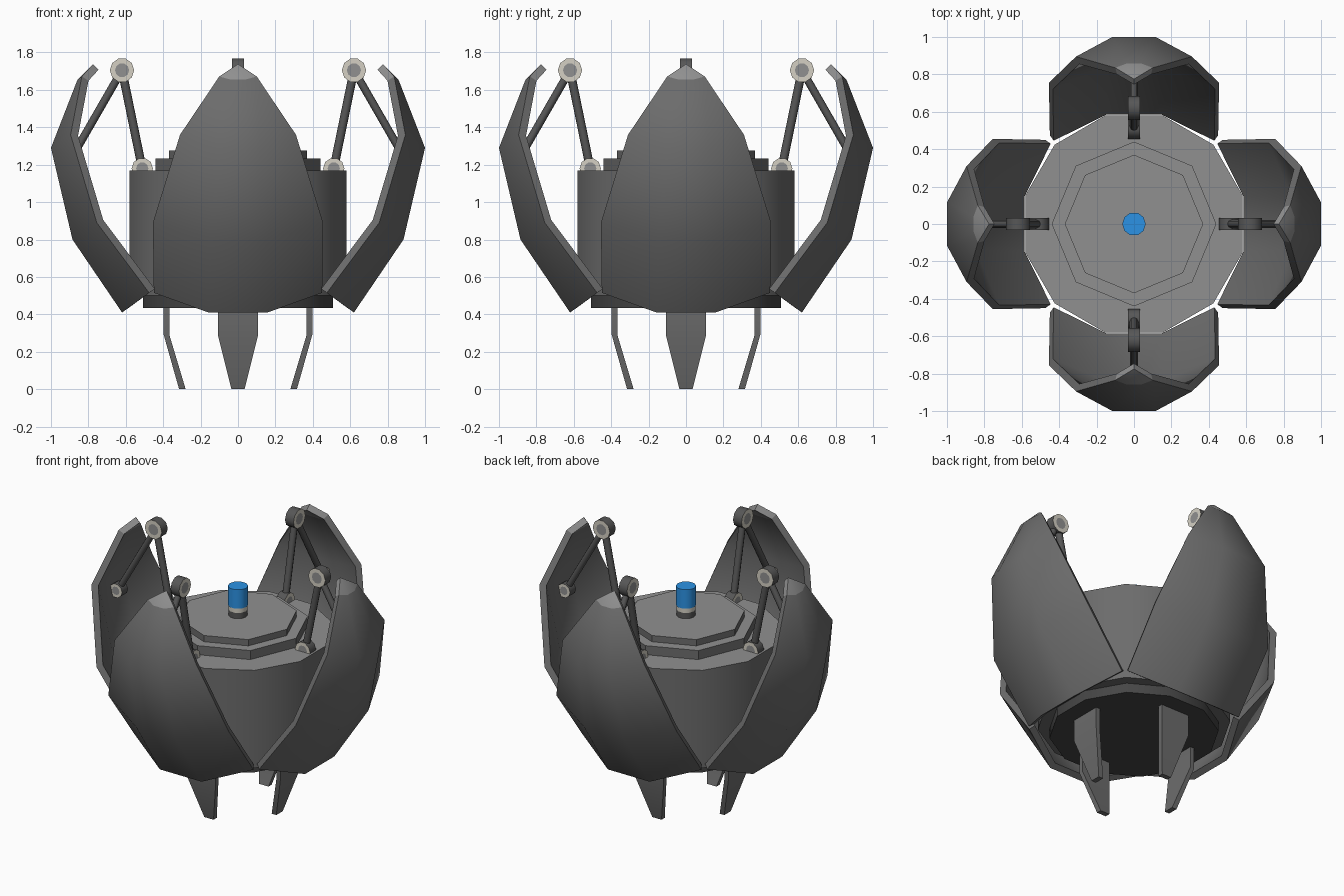
import bpy, bmesh, math
from mathutils import Matrix, Vector

if "Cube" in bpy.data.objects:
    bpy.data.objects.remove(bpy.data.objects["Cube"])


def material(name, rgb):
    m = bpy.data.materials.new(name)
    m.diffuse_color = (*rgb, 1)
    m.use_nodes = True
    m.node_tree.nodes["Principled BSDF"].inputs["Base Color"].default_value = m.diffuse_color
    return m


GREY = material("shell grey", (0.15, 0.15, 0.15))
TOP = material("light grey", (0.28, 0.28, 0.28))
DARK = material("arm dark grey", (0.095, 0.095, 0.095))
BLACK = material("base near black", (0.06, 0.06, 0.06))
LIGHT = material("pale metal", (0.66, 0.63, 0.55))
BLUE = material("blue", (0.025, 0.29, 0.78))


def finish(name, bm, mats, turn=0, thickness=0, angle=35):
    me = bpy.data.meshes.new(name)
    bm.to_mesh(me)
    bm.free()
    for m in mats:
        me.materials.append(m)
    ob = bpy.data.objects.new(name, me)
    bpy.context.collection.objects.link(ob)
    ob.rotation_euler.z = turn
    bpy.ops.object.select_all(action='DESELECT')
    ob.select_set(True)
    bpy.context.view_layer.objects.active = ob
    if thickness:
        mod = ob.modifiers.new("thickness", 'SOLIDIFY')
        mod.thickness = thickness
        mod.offset = -1
        mod.use_even_offset = True
        bpy.ops.object.modifier_apply(modifier=mod.name)
    bpy.ops.object.shade_smooth_by_angle(angle=math.radians(angle))
    return ob


def drum(name, r, z0, z1, sides, mat, phase=0.0, top=None):
    """Upright prism with a vertex at the given phase angle."""
    bm = bmesh.new()
    rings = [[bm.verts.new((r * math.cos(phase + math.tau * i / sides),
                            r * math.sin(phase + math.tau * i / sides), z))
              for i in range(sides)] for z in (z0, z1)]
    bm.faces.new(rings[0][::-1])
    lid = bm.faces.new(rings[1])
    lid.material_index = 1 if top else 0
    for i in range(sides):
        j = (i + 1) % sides
        bm.faces.new((rings[0][i], rings[0][j], rings[1][j], rings[1][i]))
    return finish(name, bm, [mat, top] if top else [mat], angle=47)


# Each repeated part is modelled at the front (-y) and turned in quarter steps.

def petal(k):
    # rows: (half width, radius, height) at the spine and at the rim
    rows = [((0.158, 0.62, 0.410), (0.45, 0.475, 0.515)),
            ((0.15, 0.885, 0.80), (0.455, 0.755, 0.89)),
            ((0.115, 1.0, 1.29), (0.31, 0.895, 1.36)),
            ((0.04, 0.858, 1.655), (0.10, 0.835, 1.672)),
            ((0.0, 0.775, 1.738), (0.0, 0.775, 1.738))]
    bm = bmesh.new()
    grid = []
    for (w, r, z), (w2, r2, z2) in rows:
        grid.append([bm.verts.new(p) for p in
                     ((-w2, -r2, z2), (-w, -r, z), (w, -r, z), (w2, -r2, z2))])
    for i, (a, b) in enumerate(zip(grid, grid[1:])):
        for j in range(3):
            f = bm.faces.new((a[j], a[j + 1], b[j + 1], b[j]))
            f.material_index = 1 if i == 3 else 0   # lighter tip
    bmesh.ops.remove_doubles(bm, verts=bm.verts, dist=0.001)
    finish("petal", bm, [GREY, TOP], k, thickness=0.042)


def leg(k):
    # rows: half width, outer radius, inner radius, height
    rows = [(0.108, 0.397, 0.367, 0.45), (0.108, 0.397, 0.367, 0.29),
            (0.035, 0.315, 0.28, 0.0)]
    bm = bmesh.new()
    rings = [[bm.verts.new(p) for p in
              ((-w, -o, z), (w, -o, z), (w, -i, z), (-w, -i, z))]
             for w, o, i, z in rows]
    for a, b in zip(rings, rings[1:]):
        for j in range(4):
            n = (j + 1) % 4
            bm.faces.new((a[j], a[n], b[n], b[j]))
    bm.faces.new(rings[0])
    bm.faces.new(rings[-1][::-1])
    bmesh.ops.recalc_face_normals(bm, faces=bm.faces)
    finish("leg", bm, [GREY], k, angle=30)


def hub(k, r, radius, z):
    # joint disc lying across the arm, pale ring around a grey centre on both caps
    bm = bmesh.new()
    bmesh.ops.create_cone(bm, cap_ends=True, segments=10, radius1=radius,
                          radius2=radius, depth=0.064,
                          matrix=Matrix.Translation((0, -r, z)) @
                          Matrix.Rotation(math.pi / 2, 4, 'Y'))
    caps = [f for f in bm.faces if len(f.verts) > 4]
    for f in bmesh.ops.inset_region(bm, faces=caps, thickness=radius * 0.42)["faces"]:
        f.material_index = 1
    for f in caps:
        f.material_index = 2
    finish("arm_joint", bm, [DARK, LIGHT, TOP], k, angle=40)


def rod(k, a, b, radius):
    a, b = Vector((0, -a[0], a[1])), Vector((0, -b[0], b[1]))
    d = b - a
    bm = bmesh.new()
    bmesh.ops.create_cone(bm, cap_ends=True, segments=8, radius1=radius,
                          radius2=radius, depth=d.length,
                          matrix=Matrix.Translation((a + b) / 2) @
                          d.to_track_quat('Z', 'Y').to_matrix().to_4x4())
    finish("arm_rod", bm, [DARK], k, angle=50)


# Central body, stepped lid and bottom plug
drum("body_base", 0.527, 0.435, 0.55, 12, BLACK, math.radians(15))
drum("body", 0.6, 0.5, 1.17, 12, GREY, math.radians(15), TOP)
drum("lid_lower_step", 0.44, 1.16, 1.232, 8, GREY, 0, TOP).data.shade_flat()
drum("lid_upper_step", 0.37, 1.22, 1.275, 8, GREY, 0, TOP).data.shade_flat()

# Button on the lid
drum("button_stem", 0.06, 1.27, 1.315, 10, DARK)
drum("button_ring", 0.06, 1.315, 1.345, 10, LIGHT)
drum("button", 0.063, 1.345, 1.475, 10, BLUE)

# Four petals, legs and folding arms
for q in range(4):
    turn = q * math.pi / 2
    petal(turn)
    leg(turn)
    low, elbow, end = (0.512, 1.18), (0.62, 1.705), (0.905, 1.21)
    hub(turn, low[0], 0.057, low[1])
    hub(turn, elbow[0], 0.065, elbow[1])
    hub(turn, end[0], 0.048, end[1])
    rod(turn, low, elbow, 0.023)
    rod(turn, elbow, end, 0.021)
